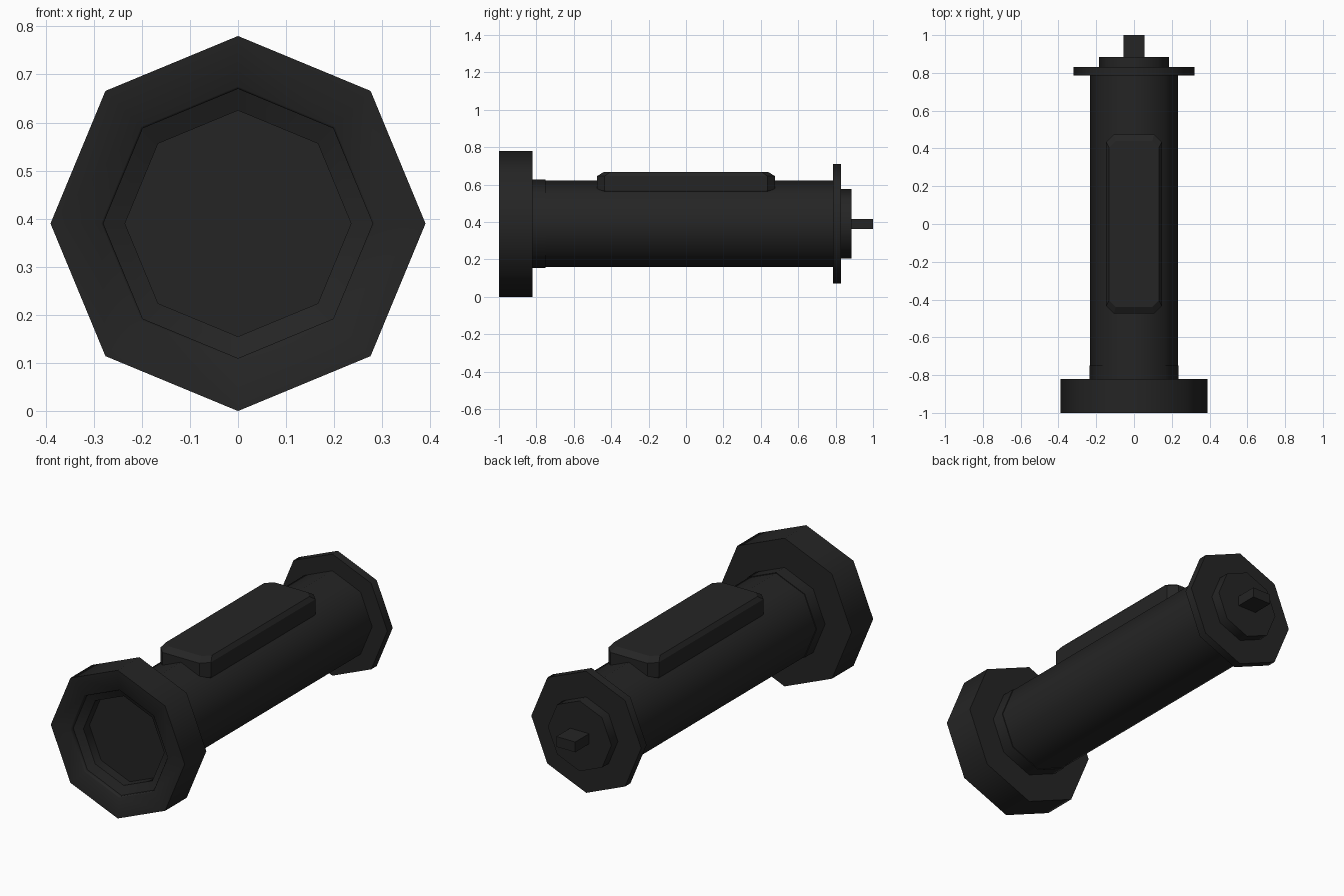
import bpy, bmesh
from math import sin, cos, pi, radians

if "Cube" in bpy.data.objects:
    bpy.data.objects.remove(bpy.data.objects["Cube"])

AXIS_Z = 0.39
mat = bpy.data.materials.new("black_rubber")
mat.diffuse_color = (0.018, 0.018, 0.018, 1)
mat.use_nodes = True
mat.node_tree.nodes["Principled BSDF"].inputs["Base Color"].default_value = mat.diffuse_color


def finish(name, bm, smooth=True):
    bmesh.ops.remove_doubles(bm, verts=bm.verts, dist=1e-5)
    bmesh.ops.recalc_face_normals(bm, faces=bm.faces)
    mesh = bpy.data.meshes.new(name)
    bm.to_mesh(mesh)
    bm.free()
    mesh.materials.append(mat)
    ob = bpy.data.objects.new(name, mesh)
    bpy.context.collection.objects.link(ob)
    if smooth:
        bpy.ops.object.select_all(action='DESELECT')
        ob.select_set(True)
        bpy.context.view_layer.objects.active = ob
        bpy.ops.object.shade_smooth_by_angle(angle=radians(50))
    return ob


def loft(name, rings, smooth=True):
    """Skin a list of equal-length point rings and cap both ends."""
    bm = bmesh.new()
    loops = [[bm.verts.new(p) for p in ring] for ring in rings]
    n = len(loops[0])
    for a, b in zip(loops, loops[1:]):
        for i in range(n):
            j = (i + 1) % n
            bm.faces.new((a[i], a[j], b[j], b[i]))
    bm.faces.new(loops[0])
    bm.faces.new(loops[-1])
    return finish(name, bm, smooth)


def octagon(r, y):
    return [(r * cos(k * pi / 4), y, AXIS_Z + r * sin(k * pi / 4)) for k in range(8)]


def turned(name, profile):
    return loft(name, [octagon(r, y) for r, y in profile])


# Flared head with recessed front
turned("head", [(0.235, -0.90), (0.235, -0.95), (0.28, -0.97), (0.28, -0.985),
                (0.285, -0.99), (0.39, -1.0), (0.39, -0.82), (0.20, -0.82)])

# Barrel, front collar and rear flange stack
turned("barrel", [(0.232, -0.82), (0.232, 0.80)])
turned("front_collar", [(0.236, -0.83), (0.236, -0.75)])
turned("rear_flange", [(0.32, 0.785), (0.32, 0.83)])
turned("rear_cap", [(0.185, 0.82), (0.185, 0.885)])


def slab(hx, hy, c, z):
    """Rectangle outline with cut corners."""
    q = [(hx, hy - c), (hx - c, hy)]
    pts = q + [(-x, y) for x, y in reversed(q)]
    pts += [(-x, -y) for x, y in pts]
    return [(x, y, z) for x, y in pts]


# Raised switch pad on top of the barrel
loft("switch_pad", [slab(0.14, 0.46, 0.035, 0.54), slab(0.147, 0.475, 0.04, 0.57),
                    slab(0.147, 0.475, 0.04, 0.645), slab(0.132, 0.44, 0.035, 0.667)], False)

# Small tab at the tail
tab = [(0.055, 0.027), (-0.055, 0.027), (-0.055, -0.027), (0.055, -0.027)]
loft("tail_tab", [[(x, y, AXIS_Z + z) for x, z in tab] for y in (0.87, 1.0)], False)
